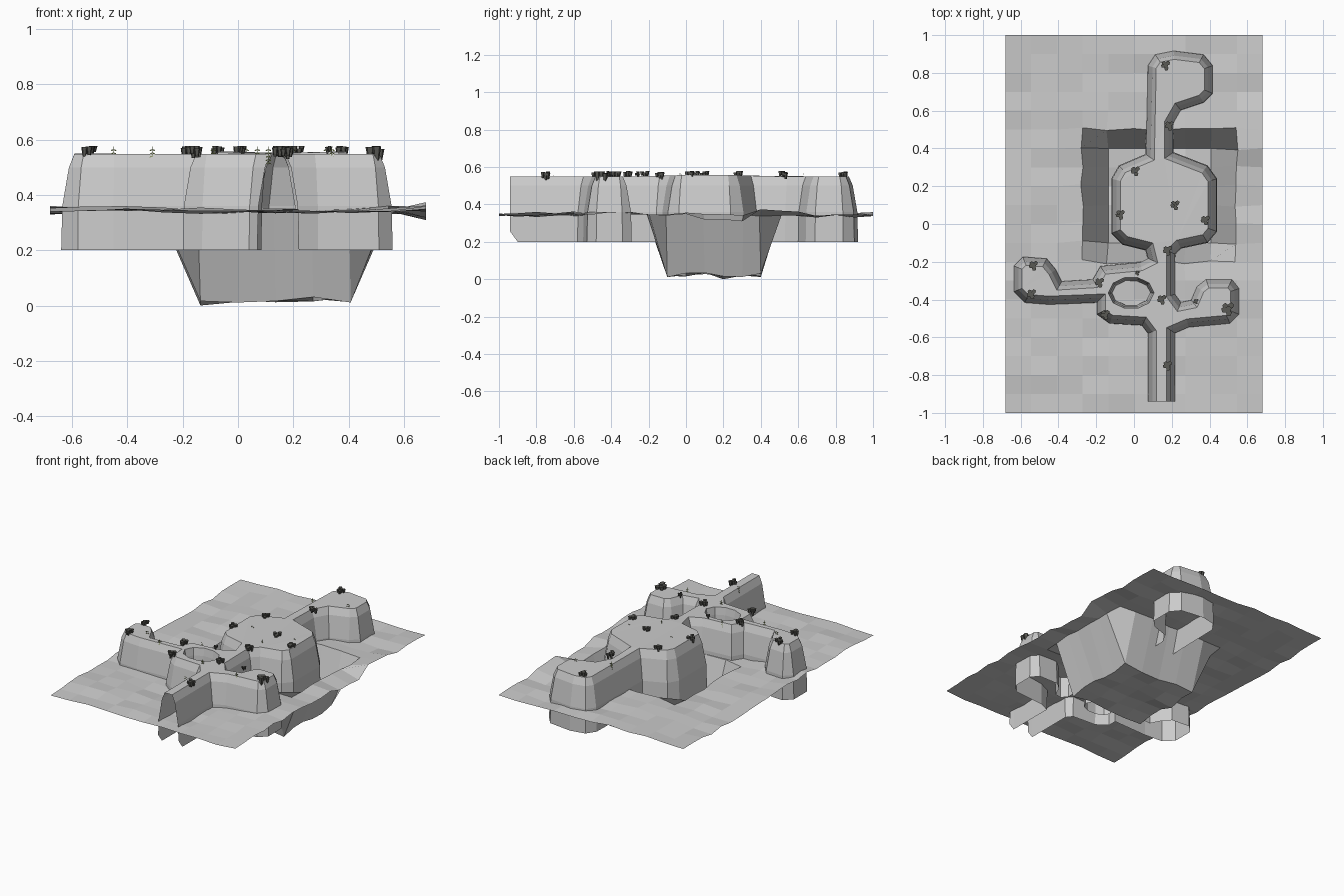
import bpy, bmesh, math, random
from mathutils import Vector

if "Cube" in bpy.data.objects:
    bpy.data.objects.remove(bpy.data.objects["Cube"])

random.seed(4)


def finish(name, bm, color=None):
    me = bpy.data.meshes.new(name)
    bm.to_mesh(me)
    bm.free()
    ob = bpy.data.objects.new(name, me)
    bpy.context.collection.objects.link(ob)
    if color:
        mat = bpy.data.materials.get(str(color)) or bpy.data.materials.new(str(color))
        mat.diffuse_color = (*color, 1)
        mat.use_nodes = True
        mat.node_tree.nodes["Principled BSDF"].inputs["Base Color"].default_value = mat.diffuse_color
        me.materials.append(mat)
    return ob


# Rolling ground sheet with a square pit
bm = bmesh.new()
NX, NY = 10, 20
grid = []
for j in range(NY + 1):
    row = []
    for i in range(NX + 1):
        x, y = -0.68 + 0.136 * i, -1 + 0.1 * j
        z = 0.345 + 0.008 * math.sin(5 * x + 3 * y) + random.uniform(-0.009, 0.009)
        if i == NX and 10 < j < 17:
            z += 0.03 if j >= 14 else -0.025
        if 4 <= i <= 8 and 9 <= j <= 14:
            z = 0.0 if (i, j) == (4, 12) else random.uniform(0.01, 0.035)
        elif 3 <= i <= 9 and 8 <= j <= 15:
            x += random.uniform(-0.01, 0.01)
            y += random.uniform(-0.012, 0.012)
        row.append(bm.verts.new((x, y, z)))
    grid.append(row)
for j in range(NY):
    for i in range(NX):
        bm.faces.new((grid[j][i], grid[j][i + 1], grid[j + 1][i + 1], grid[j + 1][i]))
finish("ground", bm)

# Cave footprint: west side going north, then east side going south
OUTLINE = [(.07, -.94), (.07, -.90), (.07, -.58), (.04, -.54), (-.13, -.53), (-.2, -.48),
           (-.2, -.42), (-.45, -.43), (-.58, -.42), (-.64, -.36), (-.64, -.22), (-.59, -.17),
           (-.46, -.18), (-.41, -.24), (-.38, -.3), (-.22, -.29), (-.18, -.22), (.03, -.2),
           (.07, -.18), (.06, -.14), (-.06, -.11), (-.12, -.05), (-.12, .24), (-.08, .31),
           (.06, .37), (.07, .84), (.11, .9), (.21, .92), (.37, .9), (.42, .84), (.42, .69),
           (.37, .64), (.25, .6), (.21, .53), (.21, .38), (.39, .31), (.44, .24), (.44, -.04),
           (.39, -.1), (.25, -.13), (.22, -.16), (.22, -.37), (.25, -.41), (.3, -.4),
           (.33, -.33), (.38, -.29), (.52, -.29), (.56, -.34), (.56, -.48), (.51, -.53),
           (.29, -.55), (.22, -.58), (.22, -.90), (.22, -.94)]
HOLE = [(-.015 + .1 * math.cos(a * math.tau / 10), -.365 + .065 * math.sin(a * math.tau / 10))
        for a in range(10)]
PROFILE = [(0, .2), (.004, .36), (.028, .5), (.048, .548)]  # inset, height


def inset(points, d):
    out, n = [], len(points)
    for k in range(n):
        a, b, c = (Vector(points[(k + s) % n]) for s in (-1, 0, 1))
        u, v = (b - a).normalized(), (c - b).normalized()
        n1, n2 = Vector((u.y, -u.x)), Vector((v.y, -v.x))
        m = n1 + n2
        out.append(b + m * (d / (1 + n1.dot(n2))))
    return out


def wall(bm, points, scale, mouth):
    rings = []
    for d, z in PROFILE:
        pts = inset(points, d * scale)
        if mouth:  # keep the open entrance in its plane
            for k, s in ((0, 1), (-1, -1)):
                pts[k] = Vector((points[k][0] + s * d, points[k][1]))
        ring = []
        for k, p in enumerate(pts):
            h = z
            if mouth and z < .3 and k in (0, len(pts) - 1):
                h = .255
            if z > .52:
                h += .012 * math.exp(-((p.y - .12) / .25) ** 2)
            ring.append(bm.verts.new((p.x, p.y, h)))
        rings.append(ring)
    n = len(points)
    for lo, hi in zip(rings, rings[1:]):
        for k in range(n - 1 if mouth else n):
            q = (k + 1) % n
            bm.faces.new((lo[q], lo[k], hi[k], hi[q]))
    top = rings[-1]
    return [bm.edges.get((top[k], top[(k + 1) % n])) or bm.edges.new((top[k], top[(k + 1) % n]))
            for k in range(n)]


# Cave shell: arched walls, roof filled around the central pillar hole
bm = bmesh.new()
rim = wall(bm, OUTLINE, 1, True) + wall(bm, HOLE, .4, False)
bmesh.ops.triangle_fill(bm, use_beauty=True, use_dissolve=False, edges=rim)
bmesh.ops.recalc_face_normals(bm, faces=bm.faces)
finish("cave_shell", bm)


# Hanging stone clusters: small spikes, wide at the top
def stones(x, y, size):
    bm = bmesh.new()
    for k in range(5):
        a = k * 2.4
        r = 0 if k == 0 else size * .45
        h = size * random.uniform(.6, 1.1)
        made = bmesh.ops.create_cone(bm, cap_ends=True, segments=5, radius1=size * .16,
                                     radius2=size * .34, depth=h)["verts"]
        bmesh.ops.translate(bm, verts=made, vec=(x + r * math.cos(a), y + r * math.sin(a),
                                                 .572 - h / 2 + random.uniform(-.006, .006)))
    finish("hanging_stones", bm, (.1, .1, .09))


for x, y in [(.17, .84), (.19, .52), (.01, .28), (-.07, .05), (.22, .1), (.38, .02), (.18, -.14),
             (-.53, -.22), (-.54, -.37), (-.18, -.31), (-.15, -.48), (.15, -.4), (.18, -.75)]:
    stones(x, y, .036)
stones(.5, -.45, .05)
stones(.02, -.26, .018)
stones(.33, -.41, .02)


# Hanging vines: stem with paired leaves
def vine(x, y):
    bm = bmesh.new()
    ang = random.uniform(-.6, .3)
    c, s = math.cos(ang), math.sin(ang)

    def face(pts):
        bm.faces.new([bm.verts.new((x + u * c, y + u * s, z)) for u, z in pts])
    face([(-.001, .51), (.001, .51), (.001, .575), (-.001, .575)])
    for k in range(5):
        z = .518 + .012 * k
        for m in (-1, 1):
            face([(0, z), (m * .007, z - .002), (m * .011, z - .007), (m * .004, z - .006)])
    finish("vine", bm, (.22, .28, .08))


for x, y in [(.11, .63), (.32, .7), (.03, .11), (.34, .11), (.2, -.03), (-.45, -.31),
             (-.31, -.38), (-.09, -.25), (.07, -.47), (.11, -.71), (.34, -.5)]:
    vine(x, y)
